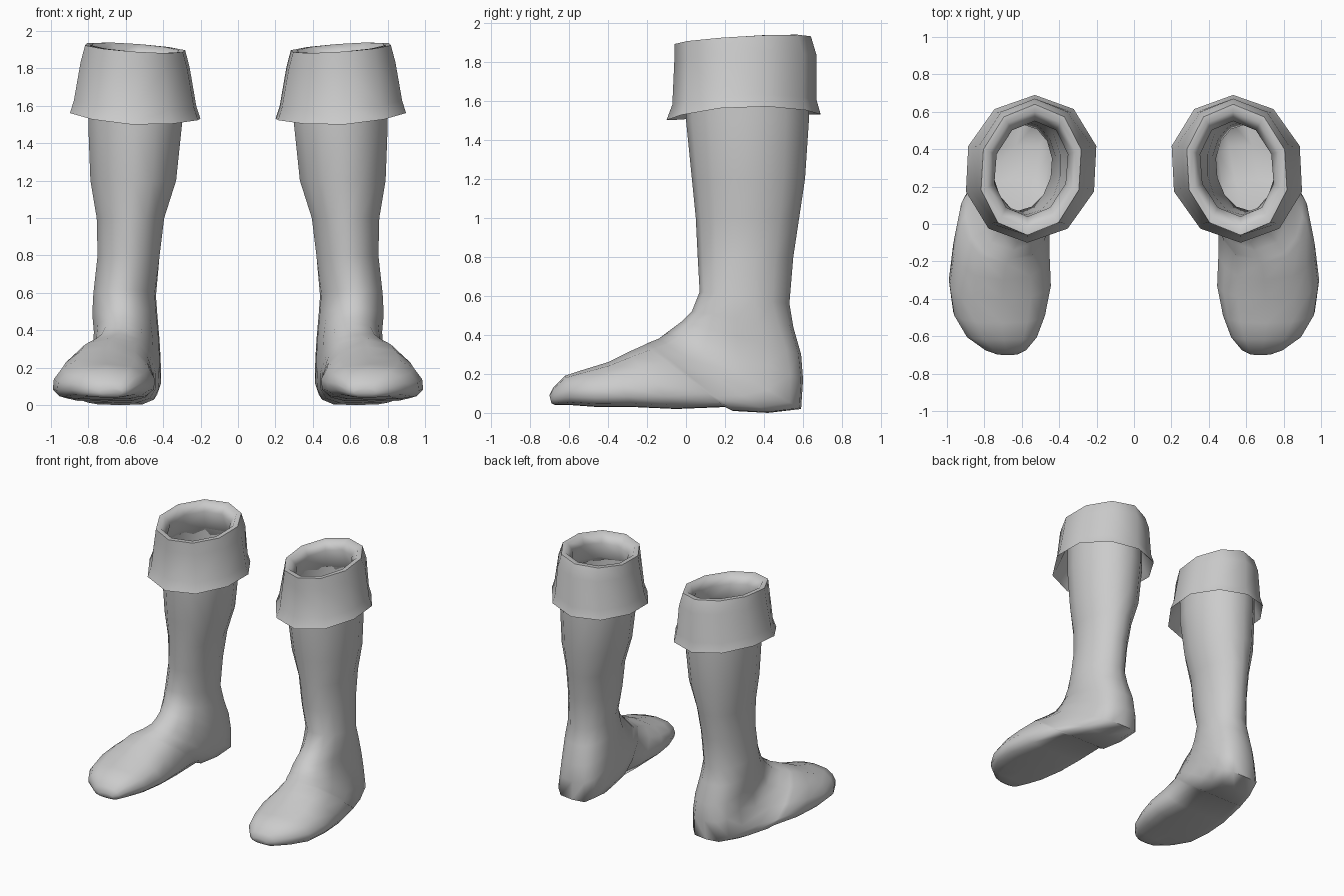
import bpy, bmesh, math
from mathutils import Vector

cube = bpy.data.objects.get("Cube")
if cube:
    bpy.data.objects.remove(cube, do_unlink=True)

leather = bpy.data.materials.new("grey_leather")
leather.use_nodes = True
GREY = (0.6, 0.6, 0.6, 1)
leather.diffuse_color = GREY
leather.node_tree.nodes["Principled BSDF"].inputs["Base Color"].default_value = GREY


def ring(back, front, half, sides, flat=0, power=1, lift=0, tilt=0):
    """Oval from a back point to a front point; flat widens it towards the back
    point, a power under one squares it, lift and tilt raise its sides."""
    points = []
    for i in range(sides):
        angle = math.tau * i / sides
        along = ((1 - math.cos(angle)) / 2) ** (1 + flat)
        across = math.sin(angle)
        point = Vector(back).lerp(Vector(front), along)
        point.x += half * math.copysign(abs(across) ** power, across)
        point.z += lift * across ** 2 + tilt * across
        points.append(point)
    return points


def loft(name, rings, side, closed_end):
    """Skin a row of rings and mirror it by the sign of side."""
    bm = bmesh.new()
    loops = []
    for points in rings:
        loops.append([bm.verts.new((side * p.x, p.y, p.z)) for p in points])
    for low, high in zip(loops, loops[1:]):
        for i in range(len(low)):
            bm.faces.new((low[i - 1], low[i], high[i], high[i - 1]))
    if closed_end:
        bm.faces.new(loops[-1])
    bmesh.ops.recalc_face_normals(bm, faces=bm.faces)
    mesh = bpy.data.meshes.new(name)
    bm.to_mesh(mesh)
    bm.free()
    mesh.materials.append(leather)
    obj = bpy.data.objects.new(name, mesh)
    bpy.context.collection.objects.link(obj)
    bpy.ops.object.select_all(action='DESELECT')
    obj.select_set(True)
    bpy.context.view_layer.objects.active = obj
    bpy.ops.object.shade_smooth_by_angle(angle=math.radians(70))


# Level rings of the hollow shaft: height, centre x, back y, front y, half width
SHAFT = [
    (1.7, .55, .63, 0, .257),
    (1.5, .55, .63, 0, .257),
    (1.2, .56, .61, .03, .235),
    (1, .575, .58, .05, .185),
    (.8, .585, .55, .06, .17),
]

# Tilted rings swinging round the instep into heel, sole and toe:
# x, back y, back z, front y, front z, half width
FOOT = [
    (.59, .53, .56, .07, .62, .168),
    (.59, .55, .44, .03, .52, .175),
    (.58, .59, .3, -.02, .47, .175),
    (.58, .6, .17, -.06, .44, .18),
    (.59, .59, .02, -.1, .41, .19),
    (.63, .42, 0, -.14, .38, .215),
    (.67, .24, .01, -.19, .36, .235),
    (.69, .2, .03, -.21, .35, .24),
    (.715, -.05, .02, -.3, .31, .26),
    (.725, -.27, .03, -.4, .26, .275),
    (.73, -.45, .03, -.53, .22, .247),
    (.715, -.59, .04, -.62, .19, .19),
    (.69, -.67, .04, -.68, .13, .11),
    (.68, -.69, .05, -.7, .09, .06),
]

# Cuff, from under the fold to the hem, over the rim, through the narrow neck
# and back out to the shaft: back y, back z, front y, front z, half width
CUFF = [
    (.63, 1.7, 0, 1.7, .257),
    (.67, 1.55, -.08, 1.52, .345),
    (.69, 1.53, -.1, 1.5, .36),
    (.67, 1.6, -.07, 1.58, .338),
    (.67, 1.83, -.06, 1.8, .3),
    (.64, 1.93, -.06, 1.89, .275),
    (.6, 1.93, -.02, 1.89, .24),
    (.55, 1.87, .04, 1.83, .2),
    (.63, 1.7, 0, 1.7, .257),
]


def boot_rings(sides):
    rings = []
    for z, x, back, front, half in SHAFT:
        rings.append(ring((x, back, z), (x, front, z), half, sides))
    for k, (x, back, low, front, high, half) in enumerate(FOOT):
        # The instep ridge keeps nearer the middle of the foot than the sole
        ridge = x + .4 * (.67 - x)
        flat = .6 * math.sin(math.pi * k / len(FOOT))
        power = 1 - .3 * min(1, k / 4)
        rings.append(ring((x, back, low), (ridge, front, high), half, sides, flat, power))
    return rings


def cuff_rings(sides):
    rings = []
    for back, low, front, high, half in CUFF:
        # The hem rises at the sides, more so where the cuff flares
        lift = max(0, half - .29) / 2
        rings.append(ring((.53, back, low), (.57, front, high), half, sides,
                          lift=lift, tilt=.02))
    return rings


for label, side in (("left", 1), ("right", -1)):
    loft(label + "_boot", boot_rings(14), side, True)
    loft(label + "_cuff", cuff_rings(10), side, False)
